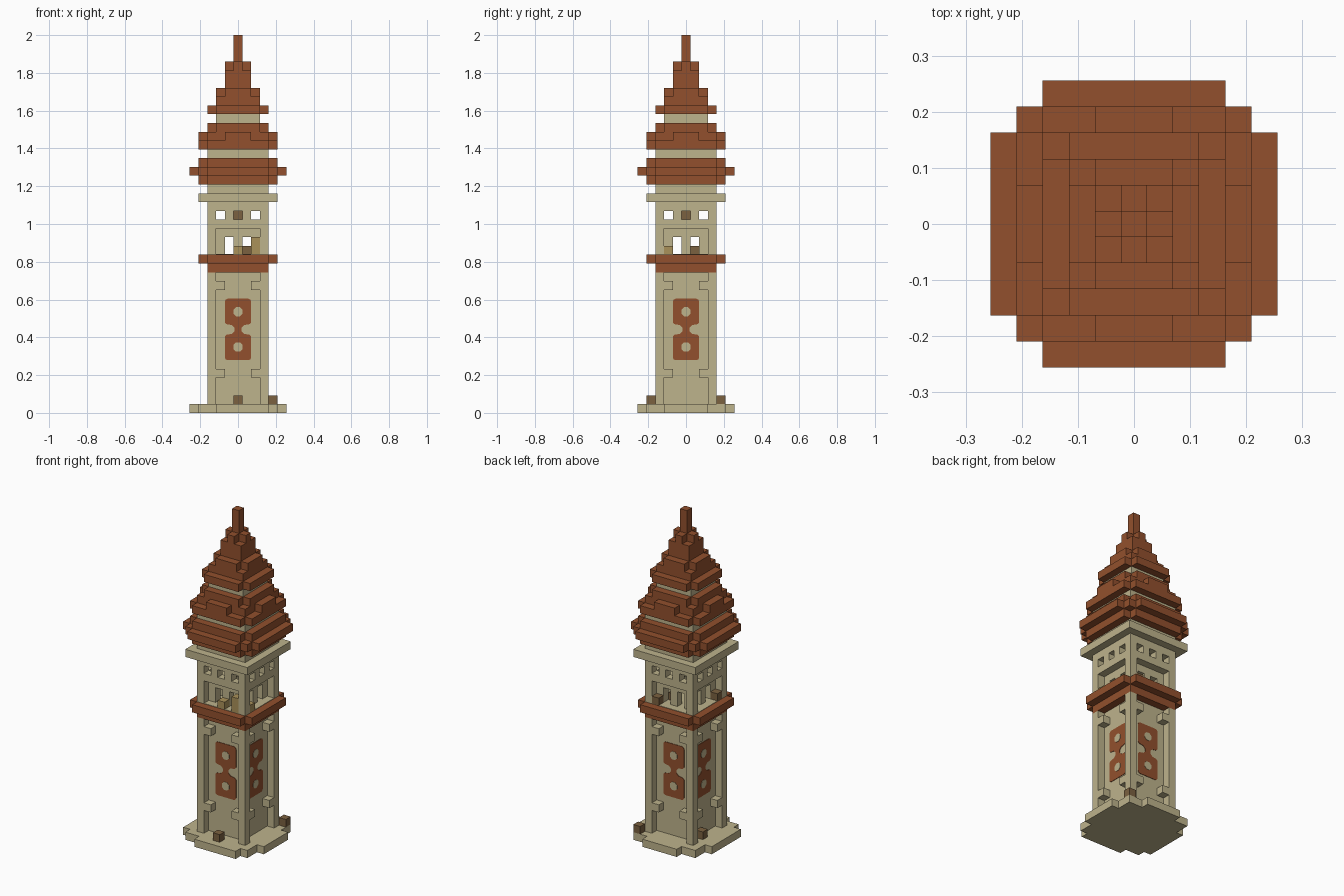
import bpy
import bmesh
import math
from mathutils import Matrix, Vector

if "Cube" in bpy.data.objects:
    bpy.data.objects.remove(bpy.data.objects["Cube"])

U = 2 / 43  # one block


def material(name, hexcode):
    rgb = [int(hexcode[i:i + 2], 16) / 255 for i in (0, 2, 4)]
    col = [((c + 0.055) / 1.055) ** 2.4 for c in rgb] + [1]
    m = bpy.data.materials.new(name)
    m.use_nodes = True
    m.diffuse_color = col
    m.node_tree.nodes["Principled BSDF"].inputs["Base Color"].default_value = col
    return m


STONE = material("pale stone", "BEB38C")
TILE = material("red brown tile", "92502D")
TAN = material("tan wood", "AA915A")
BROWN = material("dark brown wood", "7B6140")


def prism(bm, outline, z0, z1):
    """Extrude an outline in x, y from z0 to z1."""
    face = bm.faces.new([bm.verts.new((x, y, z0)) for x, y in outline])
    top = bmesh.ops.extrude_face_region(bm, geom=[face])["geom"]
    moved = [v for v in top if isinstance(v, bmesh.types.BMVert)]
    bmesh.ops.translate(bm, verts=moved, vec=(0, 0, z1 - z0))


def box(bm, x0, x1, y0, y1, z0, z1):
    prism(bm, [(x0, y0), (x1, y0), (x1, y1), (x0, y1)], z0, z1)


def block(bm, x, y, z, height=1):
    box(bm, x - .5, x + .5, y - .5, y + .5, z, z + height)


def tier(bm, half, arm, core, z0, z1):
    """Stepped square: a core with a wide arm on each of four sides."""
    corner = [(half, arm), (core, arm), (core, core), (arm, core), (arm, half)]
    outline = []
    for k in range(4):
        for x, y in corner:
            for _ in range(k):
                x, y = -y, x
            if (x, y) not in outline:
                outline.append((x, y))
    prism(bm, outline, z0, z1)


def four_sides(bm):
    """Repeat everything built so far around the vertical axis."""
    source = bm.verts[:] + bm.edges[:] + bm.faces[:]
    for k in range(1, 4):
        copy = bmesh.ops.duplicate(bm, geom=source)["geom"]
        verts = [v for v in copy if isinstance(v, bmesh.types.BMVert)]
        bmesh.ops.rotate(bm, verts=verts, cent=(0, 0, 0),
                         matrix=Matrix.Rotation(k * math.pi / 2, 3, 'Z'))


def finish(name, bm, mat):
    bmesh.ops.recalc_face_normals(bm, faces=bm.faces)
    bmesh.ops.scale(bm, vec=Vector((U, U, U)), verts=bm.verts)
    mesh = bpy.data.meshes.new(name)
    bm.to_mesh(mesh)
    bm.free()
    mesh.materials.append(mat)
    bpy.context.collection.objects.link(bpy.data.objects.new(name, mesh))


def stack(name, mat, tiers):
    bm = bmesh.new()
    for t in tiers:
        tier(bm, *t)
    finish(name, bm, mat)


# Base slab with a few uneven paving blocks
bm = bmesh.new()
tier(bm, 5.5, 2.5, 4.5, 0, 1)
block(bm, -5, -3, 0)
block(bm, 3, -5, 0)
finish("base_slab", bm, STONE)

# Shaft walls, corner columns and brackets
stack("shaft_wall", STONE, [(2.5, 2.5, 2.5, 1, 16)])
bm = bmesh.new()
block(bm, -3, -3, 1, 15)
block(bm, -3, -3, 18, 6)
four_sides(bm)
finish("corner_columns", bm, STONE)
bm = bmesh.new()
for x in (-2, 2):
    for z in (4, 14):
        block(bm, x, -3, z)
four_sides(bm)
finish("wall_brackets", bm, STONE)

# Painted panel on each wall, with two pale round spots
half = [(1.2, 6), (1.4, 6.1), (1.5, 6.3), (1.5, 8.7), (1.3, 8.9), (.7, 9), (.4, 9.3)]
half += [(x, 19 - z) for x, z in reversed(half)]
outline = half + [(-x, z) for x, z in reversed(half)]
wall_turn = Matrix.Rotation(math.pi / 2, 3, 'X')


def wall_plate(name, outlines, depth, mat):
    bm = bmesh.new()
    for o in outlines:
        prism(bm, o, 2.49, 2.5 + depth)
    bmesh.ops.rotate(bm, verts=bm.verts, cent=(0, 0, 0), matrix=wall_turn)
    four_sides(bm)
    finish(name, bm, mat)


angles = [(k + .5) * math.pi / 4 for k in range(8)]
spots = [[(.57 * math.cos(a), z + .57 * math.sin(a)) for a in angles]
         for z in (7.5, 11.5)]
wall_plate("painted_panels", [outline], .06, TILE)
wall_plate("panel_spots", spots, .1, STONE)

# Balcony band and floor
stack("balcony_band", TILE, [(3.5, 3.5, 3.5, 16, 17), (4.5, 3.5, 3.5, 17, 18)])
stack("balcony_floor", STONE, [(3.5, 3.5, 3.5, 17.9, 18.06)])

# Open arcade inside the balcony
bm = bmesh.new()
for x in (-2, 0):
    block(bm, x, -2, 18, 2)
box(bm, -2.5, 1.5, -2.5, -1.5, 20, 21)
four_sides(bm)
finish("arcade", bm, STONE)

# Window storey: sill, piers and lintel on each side
bm = bmesh.new()
box(bm, -2.5, 2.5, -3.5, -2.5, 21, 22)
for x in (-1, 1):
    block(bm, x, -3, 22)
box(bm, -2.5, 2.5, -3.5, -2.5, 23, 24)
four_sides(bm)
finish("window_storey", bm, STONE)

# Cornice and the pale necks between the roofs
stack("cornice", STONE, [(4.5, 4.5, 4.5, 24, 25), (3.5, 3.5, 3.5, 25, 26)])
stack("roof_necks", STONE, [(3.5, 3.5, 3.5, 29, 30), (2.5, 2.5, 2.5, 33, 34)])

# Three stepped roofs and the spire
stack("lower_roof", TILE, [(4.5, 3.5, 3.5, 26, 27), (5.5, 3.5, 4.5, 27, 28),
                           (4.5, 3.5, 3.5, 28, 29)])
stack("middle_roof", TILE, [(4.5, 3.5, 3.5, 30, 31), (4.5, 1.5, 3.5, 31, 32),
                            (3.5, 2.5, 2.5, 32, 33)])
stack("upper_roof", TILE, [(3.5, 2.5, 2.5, 34, 35), (2.5, 2.5, 2.5, 35, 36),
                           (2.5, 1.5, 1.5, 36, 37), (1.5, 1.5, 1.5, 37, 39),
                           (1.5, .5, .5, 39, 40)])
stack("spire", TILE, [(.5, .5, .5, 40, 43)])

# Crates on the balcony and the ground, and the hanging bell
bm = bmesh.new()
block(bm, 2, -3, 18, 2)
block(bm, 0, -3, 18)
block(bm, 3, -2, 18)
finish("tan_crates", bm, TAN)
bm = bmesh.new()
for x, y, z in ((1, 1, 18), (-3, -2, 18), (2, 3, 18),
                (0, -4, 1), (4, 4, 1), (-3, 1, 1)):
    block(bm, x, y, z)
finish("brown_crates", bm, BROWN)
bm = bmesh.new()
block(bm, 0, 0, 22, 2)
finish("hanging_bell", bm, BROWN)
